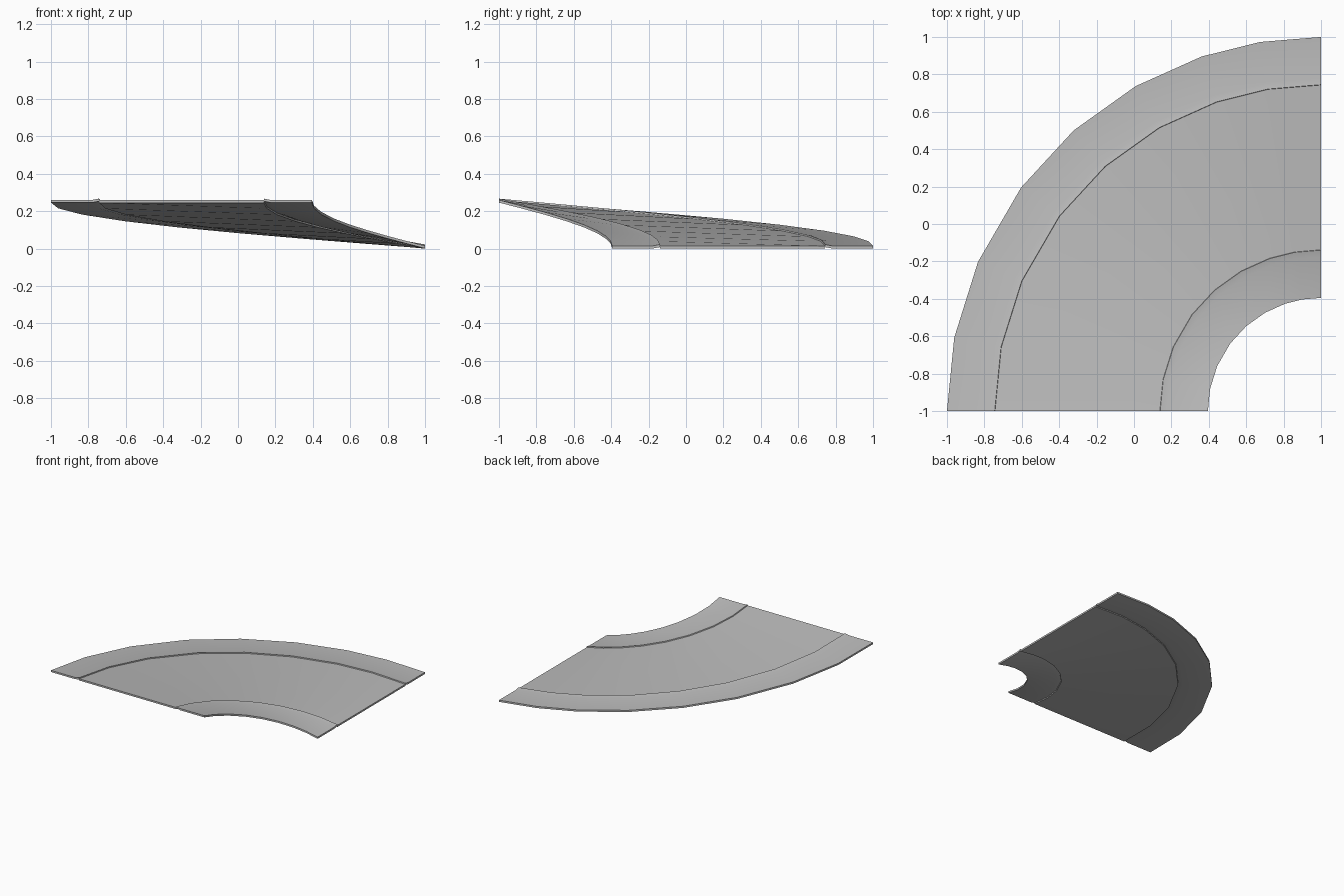
import bpy, bmesh, math
from mathutils import Vector

if "Cube" in bpy.data.objects:
    bpy.data.objects.remove(bpy.data.objects["Cube"])

# Curved road ramp: a thin kerbed cross-section swept around a quarter turn
CENTRE = Vector((1.0, -1.0))
RISE = 0.245
THICK = 0.014
ANGLES = [0, 11.3, 23.5, 36.7, 48.6, 60.3, 71.4, 80.6, 90]

# Cross-section of the top as (radius, height): verge, kerb, road, kerb, verge
TOP = [(0.605, 0.015), (0.825, 0.015), (0.86, 0.022), (0.862, 0.014),
       (1.743, 0.014), (1.745, 0.022), (1.78, 0.015), (2.0, 0.015)]

grey = bpy.data.materials.new("road grey")
grey.diffuse_color = (0.5, 0.5, 0.5, 1)
grey.use_nodes = True
grey.node_tree.nodes["Principled BSDF"].inputs["Base Color"].default_value = grey.diffuse_color


def station(bm, degrees):
    """One closed cross-section at the given turn angle."""
    a = math.radians(degrees)
    lift = RISE * (1 - degrees / 90)
    under = [(r, max(z - THICK, 0)) for r, z in reversed(TOP)]
    return [bm.verts.new((CENTRE.x - r * math.cos(a),
                          CENTRE.y + r * math.sin(a), z + lift))
            for r, z in TOP + under]


# Sweep the section and close both ends
bm = bmesh.new()
rings = [station(bm, d) for d in ANGLES]
n = len(rings[0])
for a, b in zip(rings, rings[1:]):
    for i in range(n):
        j = (i + 1) % n
        bm.faces.new((a[i], a[j], b[j], b[i]))
for ring in (rings[0], rings[-1]):
    for i in range(len(TOP) - 1):
        bm.faces.new((ring[i], ring[i + 1], ring[n - 2 - i], ring[n - 1 - i]))
bmesh.ops.recalc_face_normals(bm, faces=bm.faces)

mesh = bpy.data.meshes.new("curved_ramp")
bm.to_mesh(mesh)
bm.free()
mesh.materials.append(grey)
ramp = bpy.data.objects.new("curved_ramp", mesh)
bpy.context.collection.objects.link(ramp)

# Smooth deck with crisp kerbs and rims
bpy.context.view_layer.objects.active = ramp
ramp.select_set(True)
bpy.ops.object.shade_smooth_by_angle(angle=math.radians(30))
